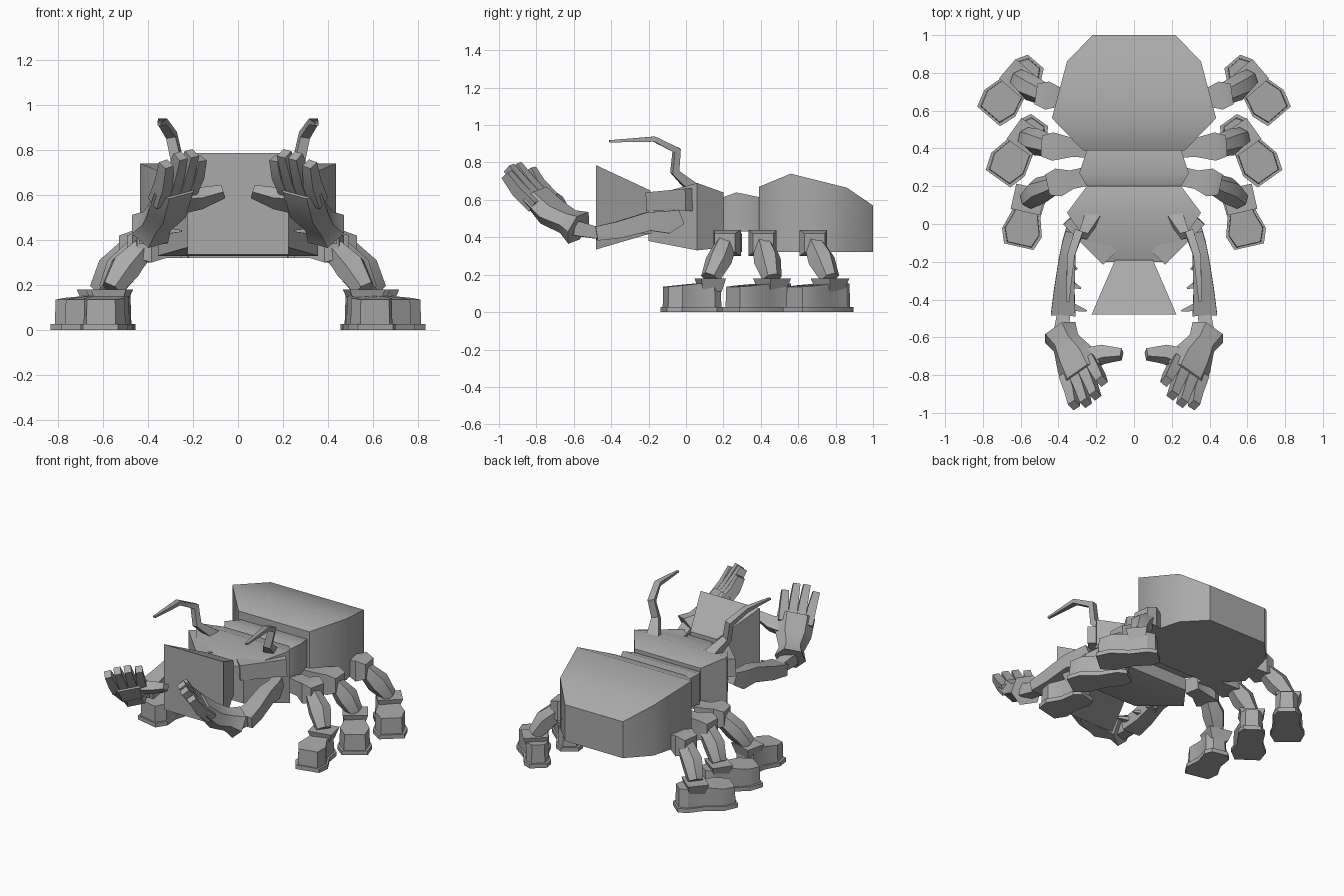
import bpy, bmesh
from mathutils import Vector as V

cube = bpy.data.objects.get("Cube")
if cube:
    bpy.data.objects.remove(cube)

gray = bpy.data.materials.new("plain gray")
gray.use_nodes = True
color = (0.4, 0.4, 0.4, 1)
gray.diffuse_color = color
gray.node_tree.nodes["Principled BSDF"].inputs["Base Color"].default_value = color


def loft(name, rings, mirror=False, smooth_angle=.6):
    """Skin a list of equal-length point rings and cap both ends."""
    bm = bmesh.new()
    rows = [[bm.verts.new(p) for p in ring] for ring in rings]
    n = len(rows[0])
    for a, b in zip(rows, rows[1:]):
        for i in range(n):
            j = (i + 1) % n
            bm.faces.new((a[i], a[j], b[j], b[i]))
    caps = [bm.faces.new(rows[0][::-1]), bm.faces.new(rows[-1])]
    bmesh.ops.recalc_face_normals(bm, faces=bm.faces)
    for face in bm.faces:
        face.smooth = True
    for edge in bm.edges:
        edge.smooth = edge.calc_face_angle(0) < smooth_angle
    for cap in caps:
        for edge in cap.edges:
            edge.smooth = False
    mesh = bpy.data.meshes.new(name)
    bm.to_mesh(mesh)
    bm.free()
    mesh.materials.append(gray)
    obj = bpy.data.objects.new(name, mesh)
    bpy.context.collection.objects.link(obj)
    if mirror:
        mod = obj.modifiers.new("other side", 'MIRROR')
        mod.use_mirror_merge = False


def body(name, stations):
    """Boxy body part from (y, half width, bottom, top) stations."""
    loft(name, [[(-w, y, b), (w, y, b), (w, y, t), (-w, y, t)] for y, w, b, t in stations],
         smooth_angle=1.1)


SQUARE = [(-1, -1), (1, -1), (1, 1), (-1, 1)]
HEX = [(-1, 0), (-.55, -1), (.55, -1), (1, 0), (.55, 1), (-.55, 1)]


def limb(name, path, side=(0, 0, 1), section=SQUARE):
    """Mirrored limb along (point, half width, half thickness); side is the width direction."""
    pts = [V(p) for p, w, h in path]
    rings = []
    for i, (p, w, h) in enumerate(path):
        t = (pts[min(i + 1, len(pts) - 1)] - pts[max(i - 1, 0)]).normalized()
        s = V(side)
        s = (s - t * s.dot(t)).normalized()
        n = t.cross(s)
        rings.append([pts[i] + s * w * a + n * h * b for a, b in section])
    loft(name, rings, True)


# Body: abdomen, waist, thorax and flaring head
body("abdomen", [(.39, .27, .32, .67), (.56, .435, .32, .74), (.86, .355, .32, .665), (1, .22, .32, .57)])
body("waist", [(.2, .25, .43, .615), (.27, .29, .43, .64), (.39, .25, .43, .615)])
body("thorax", [(-.2, .18, .38, .62), (.06, .355, .33, .69), (.2, .25, .345, .64)])
body("head", [(-.48, .225, .335, .785), (-.19, .1, .42, .65)])

# Legs: heel and toe, then hip, knee and ankle
legs = {
    "front": [(.54, .19), (.61, -.12), (.26, .25), (.4, .22), (.56, .13)],
    "middle": [(.5, .55), (.72, .24), (.22, .4), (.43, .41), (.57, .46)],
    "rear": [(.52, .86), (.77, .57), (.32, .66), (.46, .68), (.61, .77)],
}
# Foot outline as (position along foot, half width)
OUTLINE = [(0, .055), (.14, .085), (.45, .078), (.76, .108), (1, .08)]
for name, (heel, toe, hip, knee, ankle) in legs.items():
    heel, toe = V((*heel, 0)), V((*toe, 0))
    ahead = (toe - heel).normalized()
    across = V((-ahead.y, ahead.x, 0))

    def foot_ring(inset, height, drop=0):
        edge = [(t, w - inset) for t, w in OUTLINE]
        edge += [(t, -w) for t, w in reversed(edge)]
        return [heel.lerp(toe, .5 + (t - .5) * (1 - inset * 5)) + across * w
                + V((0, 0, height - drop * max(0, t - .45))) for t, w in edge]

    loft(name + "_sole", [foot_ring(0, 0), foot_ring(0, .028)], True)
    loft(name + "_boot", [foot_ring(.013, .028), foot_ring(.016, .152, .03)], True)
    hip, knee = V((*hip, .37)), V((*knee, .37))
    ankle = V((*ankle, .16))
    out = (knee - hip).normalized()
    limb(name + "_hip", [(hip, .05, .05), (hip.lerp(knee, .5), .05, .05),
                         (knee, .07, .075), (knee + out * .06, .05, .055)])
    # Bulging shin, ending in a flared ankle cuff
    limb(name + "_shin", [(knee + V((0, 0, .01)), .045, .05), (knee.lerp(ankle, .5) + V((.02, 0, .01)), .075, .06),
                          (ankle + V((0, 0, .02)), .05, .045)], across, HEX)
    limb(name + "_ankle", [(ankle - V((0, 0, .05)), .055, .05), (ankle + V((0, 0, .02)), .08, .068)], across)

# Feelers rising from the thorax and bending forward
limb("feeler", [((.22, .04, .66), .04, .03), ((.27, -.06, .75), .024, .02), ((.295, -.05, .865), .022, .02),
                ((.335, -.17, .925), .02, .014), ((.35, -.41, .913), .008, .006)], (1, .2, 0))

# Folded arms: block upper arm, then broad curved forearm with thorns
limb("upper_arm", [((.13, -.18, .59), .05, .05), ((.335, .035, .6), .06, .055)])
limb("forearm", [((.33, -.03, .51), .04, .03), ((.345, -.1, .48), .06, .035), ((.355, -.2, .485), .05, .045),
                 ((.37, -.36, .44), .045, .055), ((.375, -.48, .42), .038, .065)])
for y, x in ((-.24, .3), (-.34, .28), (-.46, .25)):
    limb("thorn", [((.36, y + .03, .44), .02, .03), ((x, y, .44), .004, .004)])
limb("wrist", [((.37, -.46, .42), .03, .035), ((.39, -.6, .45), .04, .04)])

# Hands: flared cuff, cupped palm, four fingers and a thumb
axis = V((-.32, -.69, .62)).normalized()
wide = V((-.8, .5, .25))
wide = (wide - axis * wide.dot(axis)).normalized()
outward = axis.cross(wide)
wrist = V((.39, -.575, .45))


def spot(along, sideways, out=0):
    return wrist + axis * along + wide * sideways + outward * out


limb("palm", [(spot(0, 0), .1, .085), (spot(.07, 0, .015), .08, .06), (spot(.18, 0, .04), .115, .06),
              (spot(.31, 0, .025), .12, .045)], wide, HEX)
for k, length in enumerate((.475, .51, .505, .45)):
    s = -.081 + k * .054
    limb("finger", [(spot(.25, s, .03), .028, .035), (spot(.37, s * 1.08, .02), .027, .033),
                    (spot(length, s * 1.2, -.01), .022, .026)], wide)
limb("thumb", [((.29, -.73, .57), .06, .035), ((.165, -.69, .585), .042, .03),
               ((.065, -.69, .615), .025, .02)], axis)
